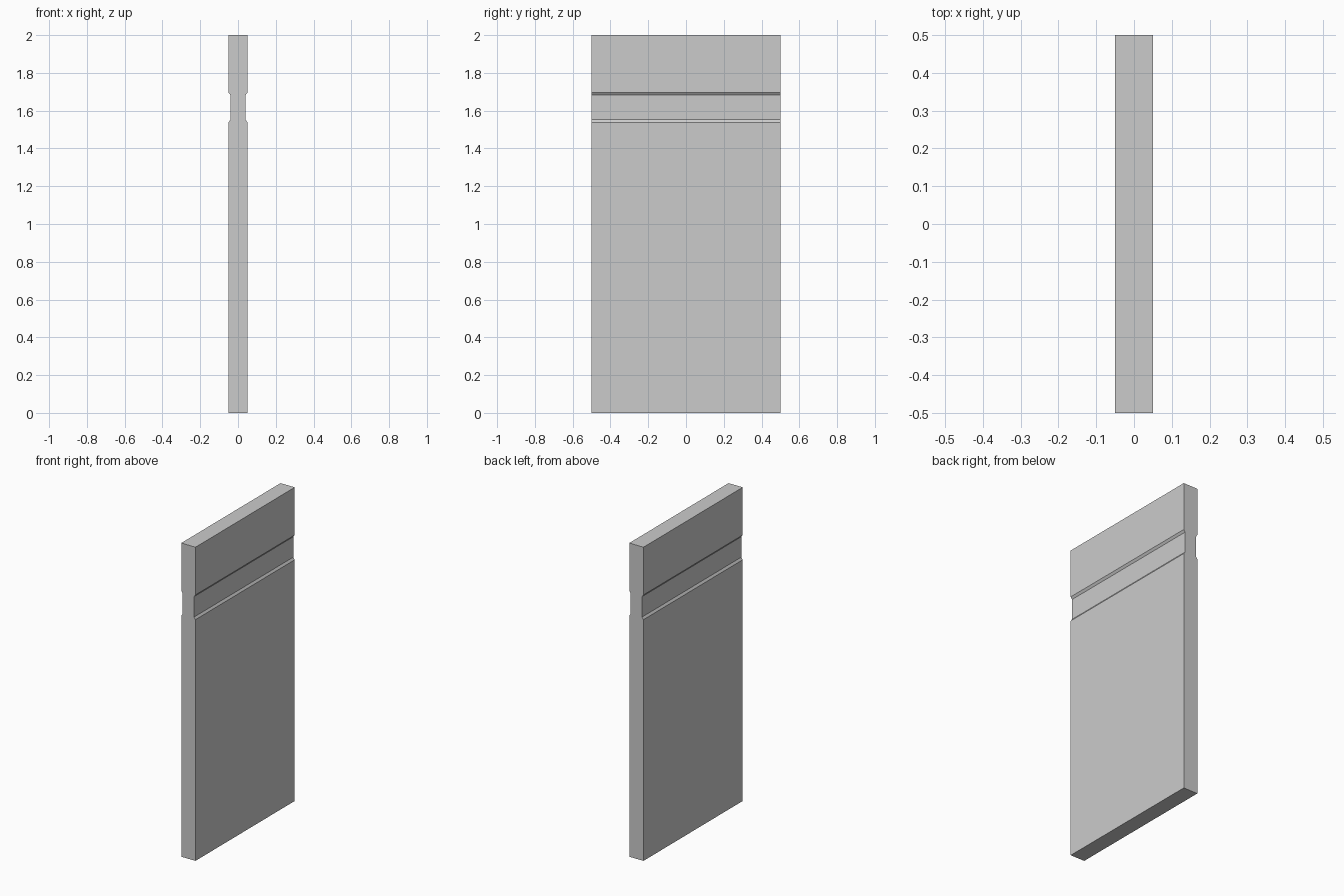
import bpy, bmesh

if "Cube" in bpy.data.objects:
    bpy.data.objects.remove(bpy.data.objects["Cube"])

# Half profile of the slab (x, z), with a shallow bevelled groove near the top
half = [(0.05, 0), (0.05, 1.538), (0.04, 1.552),
        (0.04, 1.682), (0.05, 1.696), (0.05, 2)]
profile = half + [(-x, z) for x, z in reversed(half)]

# Extrude the mirrored profile along y
bm = bmesh.new()
face = bm.faces.new([bm.verts.new((x, -0.5, z)) for x, z in profile])
result = bmesh.ops.extrude_face_region(bm, geom=[face], use_keep_orig=True)
moved = [v for v in result["geom"] if isinstance(v, bmesh.types.BMVert)]
bmesh.ops.translate(bm, verts=moved, vec=(0, 1, 0))
bmesh.ops.recalc_face_normals(bm, faces=bm.faces)

mesh = bpy.data.meshes.new("grooved_panel")
bm.to_mesh(mesh)
bm.free()
panel = bpy.data.objects.new("grooved_panel", mesh)
bpy.context.collection.objects.link(panel)
